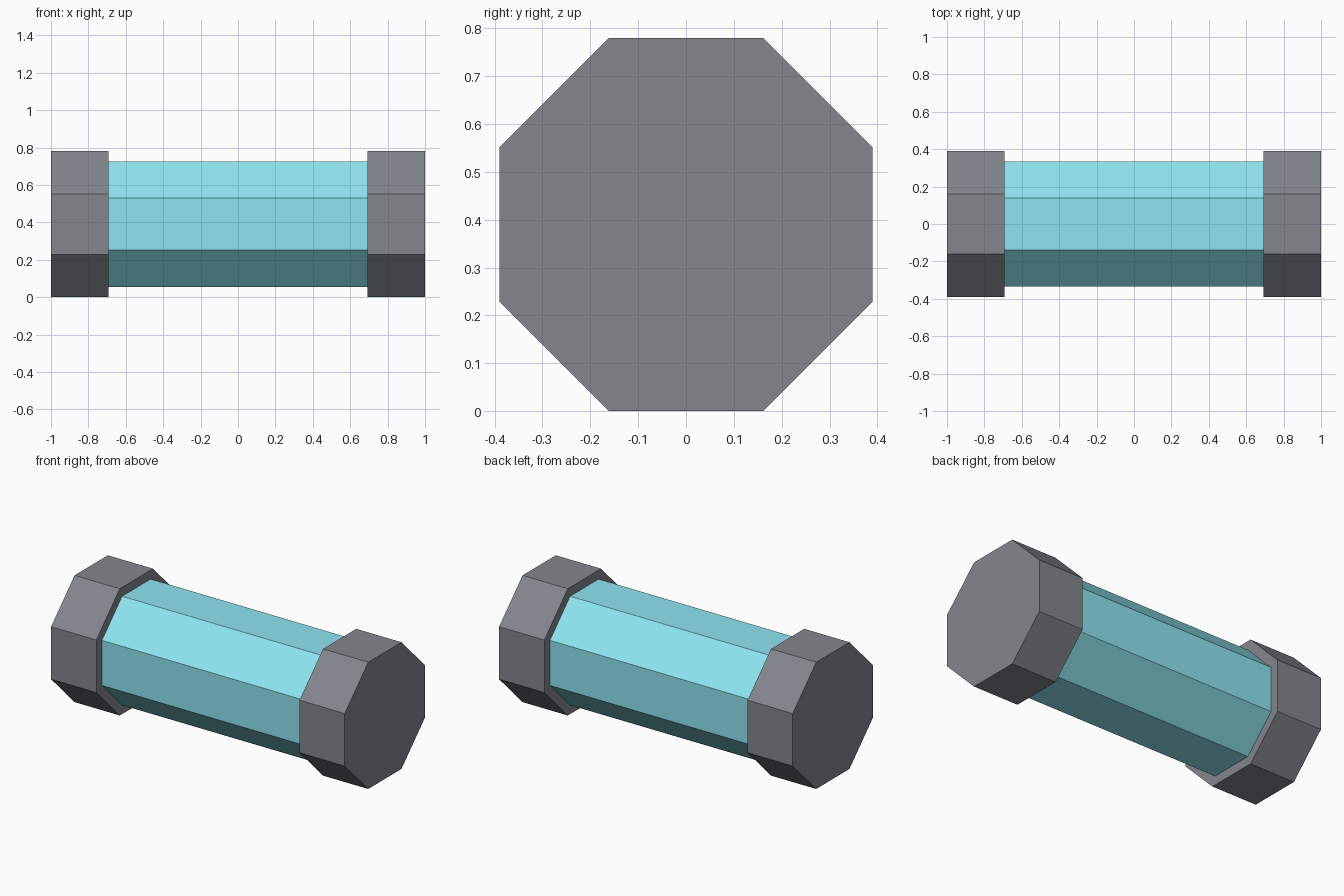
import bpy
from math import pi, cos

if "Cube" in bpy.data.objects:
    bpy.data.objects.remove(bpy.data.objects["Cube"])

CENTRE_Z = 0.39
CAP_INNER = 0.692


def material(name, colour):
    mat = bpy.data.materials.new(name)
    mat.diffuse_color = (*colour, 1.0)
    mat.use_nodes = True
    mat.node_tree.nodes["Principled BSDF"].inputs["Base Color"].default_value = mat.diffuse_color
    return mat


def octagon_bar(name, x0, x1, apothem, mat):
    """Flat-sided octagonal bar lying along x, with a flat side facing down."""
    bpy.ops.mesh.primitive_cylinder_add(
        vertices=8, radius=apothem / cos(pi / 8), depth=x1 - x0,
        location=((x0 + x1) / 2, 0, CENTRE_Z))
    obj = bpy.context.object
    obj.name = name
    # Turn flats to the axes, then lay the bar along x
    for v in obj.data.vertices:
        x, y, z = v.co
        a = pi / 8
        c, s = cos(a), (1 - cos(a) ** 2) ** 0.5
        v.co = (z, c * x - s * y, s * x + c * y)
    obj.data.materials.append(mat)
    return obj


dark_metal = material("dark_grey", (0.23, 0.24, 0.27))
cyan_glass = material("cyan_glass", (0.27, 0.78, 0.87))

# Central tube
octagon_bar("tube", -CAP_INNER, CAP_INNER, 0.335, cyan_glass)

# End caps
octagon_bar("left_cap", -1.0, -CAP_INNER, 0.39, dark_metal)
octagon_bar("right_cap", CAP_INNER, 1.0, 0.39, dark_metal)
